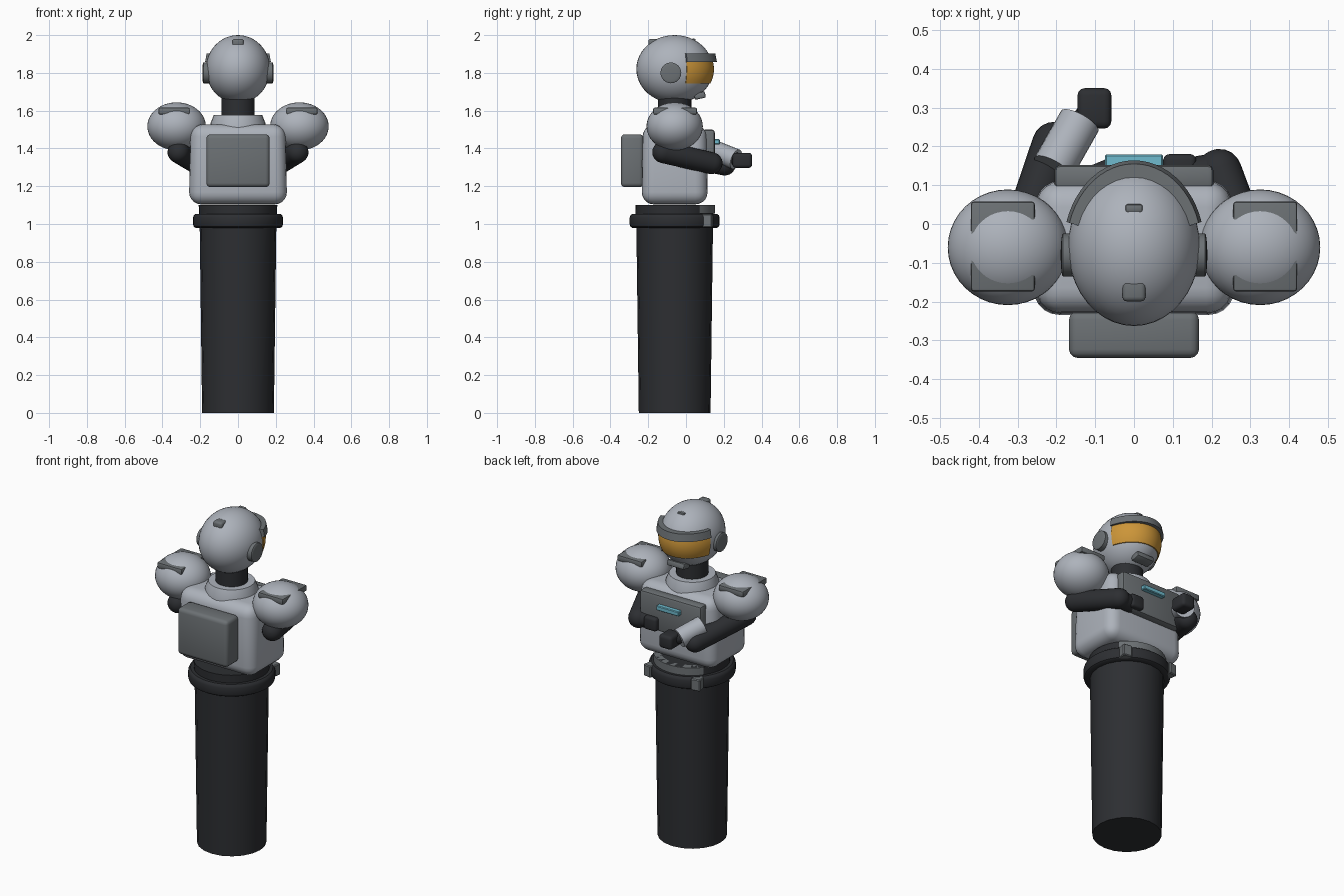
import bpy, bmesh
from math import radians, sin, cos, pi
from mathutils import Matrix, Vector

if "Cube" in bpy.data.objects:
    bpy.data.objects.remove(bpy.data.objects["Cube"])

CY = -0.06  # y of the body axis


def mat(name, rgb):
    m = bpy.data.materials.new(name)
    m.diffuse_color = (*rgb, 1)
    m.use_nodes = True
    m.node_tree.nodes["Principled BSDF"].inputs["Base Color"].default_value = m.diffuse_color
    return m


SHELL = mat("pale_shell", (0.42, 0.45, 0.50))
TRIM = mat("grey_trim", (0.15, 0.165, 0.175))
CLOTH = mat("dark_cloth", (0.026, 0.028, 0.032))
GOLD = mat("gold_visor", (0.60, 0.30, 0.04))
CYAN = mat("cyan_light", (0.16, 0.50, 0.62))


def finish(name, bm, m, angle=35):
    bmesh.ops.recalc_face_normals(bm, faces=bm.faces)
    me = bpy.data.meshes.new(name)
    bm.to_mesh(me)
    bm.free()
    me.materials.append(m)
    me.shade_smooth()
    me.set_sharp_from_angle(angle=radians(angle))
    ob = bpy.data.objects.new(name, me)
    bpy.context.collection.objects.link(ob)
    return ob


def box(name, c, size, m, bevel=0.01, seg=2, rot=None, taper=1.0):
    bm = bmesh.new()
    bmesh.ops.create_cube(bm, size=1)
    for v in bm.verts:
        k = taper if v.co.z > 0 else 1
        v.co = Vector((v.co.x * size[0] * k, v.co.y * size[1] * k, v.co.z * size[2]))
    bmesh.ops.bevel(bm, geom=bm.edges[:], offset=bevel, segments=seg, profile=0.5,
                    affect='EDGES', clamp_overlap=True)
    if rot:
        bm.transform(rot)
    bm.transform(Matrix.Translation(c))
    return finish(name, bm, m)


def ball(name, c, r, m):
    bm = bmesh.new()
    bmesh.ops.create_uvsphere(bm, u_segments=40, v_segments=24, radius=1)
    bm.transform(Matrix.Translation(c) @ Matrix.Diagonal((*r, 1)))
    return finish(name, bm, m)


def lathe(name, profile, m, n=32, c=(0, CY, 0)):
    """Closed solid of revolution about z from (radius, z) points."""
    bm = bmesh.new()
    rings = [[bm.verts.new((c[0] + r * cos(2 * pi * i / n), c[1] + r * sin(2 * pi * i / n), c[2] + z))
              for i in range(n)] for r, z in profile]
    for a, b in zip(rings, rings[1:]):
        for i in range(n):
            bm.faces.new((a[i], a[(i + 1) % n], b[(i + 1) % n], b[i]))
    bm.faces.new(rings[0])
    bm.faces.new(rings[-1])
    return finish(name, bm, m)


def rod(name, a, b, r, m, cap=0.0):
    """Cylinder between two points; cap > 0 rounds the ends."""
    a, b = Vector(a), Vector(b)
    d = b - a
    h = d.length
    steps = [pi / 2 * k / 5 for k in range(5)] if cap else []
    prof = [(r * sin(t + 0.02), -cap * cos(t)) for t in steps] + [(r, 0), (r, h)]
    prof += [(r * sin(t + 0.02), h + cap * cos(t)) for t in reversed(steps)]
    ob = lathe(name, prof, m, 24, (0, 0, 0))
    ob.data.transform(Matrix.Translation(a) @ d.to_track_quat('Z', 'Y').to_matrix().to_4x4())
    return ob


def shell(name, rows, half, thick, m, n=24):
    """Curved band facing +y: rows are (rx, ry, z) half-ellipses, thickened inward."""
    bm = bmesh.new()
    ts = [radians(90 - half + 2 * half * i / n) for i in range(n + 1)]
    grids = []
    for t in (0, thick):
        grids.append([[bm.verts.new(((rx - t) * cos(a), CY + (ry - t) * sin(a), z)) for a in ts]
                      for rx, ry, z in rows])
    o, q = grids
    R = len(rows) - 1
    for g in grids:
        for j in range(R):
            for i in range(n):
                bm.faces.new((g[j][i], g[j][i + 1], g[j + 1][i + 1], g[j + 1][i]))
    for j in (0, R):
        for i in range(n):
            bm.faces.new((o[j][i], o[j][i + 1], q[j][i + 1], q[j][i]))
    for i in (0, n):
        for j in range(R):
            bm.faces.new((o[j][i], o[j + 1][i], q[j + 1][i], q[j][i]))
    return finish(name, bm, m)


# Lower body column, belt and waist
lathe("lower_body", [(0.19, 0), (0.203, 1.0)], CLOTH, 20)
lathe("belt", [(0.19, 0.98), (0.225, 0.98), (0.234, 0.986), (0.238, 0.998), (0.238, 1.034),
               (0.234, 1.046), (0.225, 1.053), (0.19, 1.053)], CLOTH, 40)
lathe("waist", [(0.205, 0.99), (0.208, 1.10)], CLOTH)
shell("waist_plate", [(0.213, 0.213, 1.055), (0.213, 0.213, 1.1)], 52, 0.04, TRIM)
for s in (-1, 1):
    box("belt_pouch", (s * 0.157, 0.115, 1.017), (0.055, 0.055, 0.07), TRIM, 0.005, 1,
        Matrix.Rotation(-s * radians(10), 4, 'Z'))

# Torso, backpack and chest unit
box("torso", (0, CY, 1.316), (0.52, 0.35, 0.424), SHELL, 0.065, 5, taper=0.965)
box("backpack", (0, -0.285, 1.335), (0.335, 0.12, 0.28), TRIM, 0.022, 3)
box("chest_unit", (0, 0.12, 1.39), (0.41, 0.065, 0.22), TRIM, 0.015, 2)
box("chest_light", (0, 0.162, 1.435), (0.15, 0.034, 0.028), CYAN, 0.004, 1)

# Neck
lathe("neck_ring", [(0.148, 1.50), (0.145, 1.535), (0.128, 1.577), (0.085, 1.577)], SHELL)
lathe("neck", [(0.088, 1.52), (0.088, 1.70)], CLOTH)

# Shoulders with strap blocks
for s in (-1, 1):
    ball("shoulder", (s * 0.325, CY, 1.517), (0.155, 0.149, 0.127), SHELL)
    box("shoulder_strap", (s * 0.338, -0.058, 1.598), (0.165, 0.232, 0.036), TRIM, 0.008, 2)

# Arm on the +x side, folded against the chest
rod("upper_arm", (0.315, -0.12, 1.38), (0.22, 0.135, 1.322), 0.058, CLOTH, 0.058)
rod("forearm", (0.22, 0.135, 1.322), (0.14, 0.12, 1.325), 0.05, CLOTH, 0.05)
box("hand", (0.118, 0.14, 1.325), (0.085, 0.08, 0.08), CLOTH, 0.015, 3)

# Arm on the -x side, reaching forward
rod("upper_arm", (-0.315, -0.12, 1.38), (-0.205, 0.205, 1.315), 0.058, CLOTH, 0.058)
rod("forearm_sleeve", (-0.208, 0.145, 1.39), (-0.14, 0.265, 1.342), 0.055, SHELL)
rod("wrist", (-0.16, 0.23, 1.35), (-0.11, 0.285, 1.34), 0.035, CLOTH)
box("hand", (-0.102, 0.298, 1.337), (0.087, 0.104, 0.08), CLOTH, 0.018, 3)

# Helmet
HZ, RX, RY, RZ = 1.82, 0.17, 0.203, 0.18
ball("helmet", (0, CY, HZ), (RX, RY, RZ), SHELL)
rows = []
for k in range(7):
    z = 1.745 + 0.115 * k / 6
    f = (1 - ((z - HZ) / RZ) ** 2) ** 0.5
    rows.append((RX * f + 0.005, RY * f + 0.005, z))
shell("visor", rows, 72, 0.02, GOLD)
shell("brow", [(0.182, 0.224, 1.858), (0.174, 0.215, 1.902)], 73, 0.035, TRIM)
box("mouthpiece", (0, 0.073, 1.68), (0.115, 0.06, 0.034), TRIM, 0.008, 2,
    Matrix.Rotation(radians(12), 4, 'X'))
box("rear_tab", (0, -0.172, 1.957), (0.06, 0.055, 0.045), TRIM, 0.012, 3)
box("crown_tab", (0, 0.04, 1.968), (0.045, 0.022, 0.026), TRIM, 0.006, 2)
for s in (-1, 1):
    rod("ear_cup", (s * 0.14, -0.08, 1.80), (s * 0.183, -0.08, 1.80), 0.055, TRIM, 0.006)
